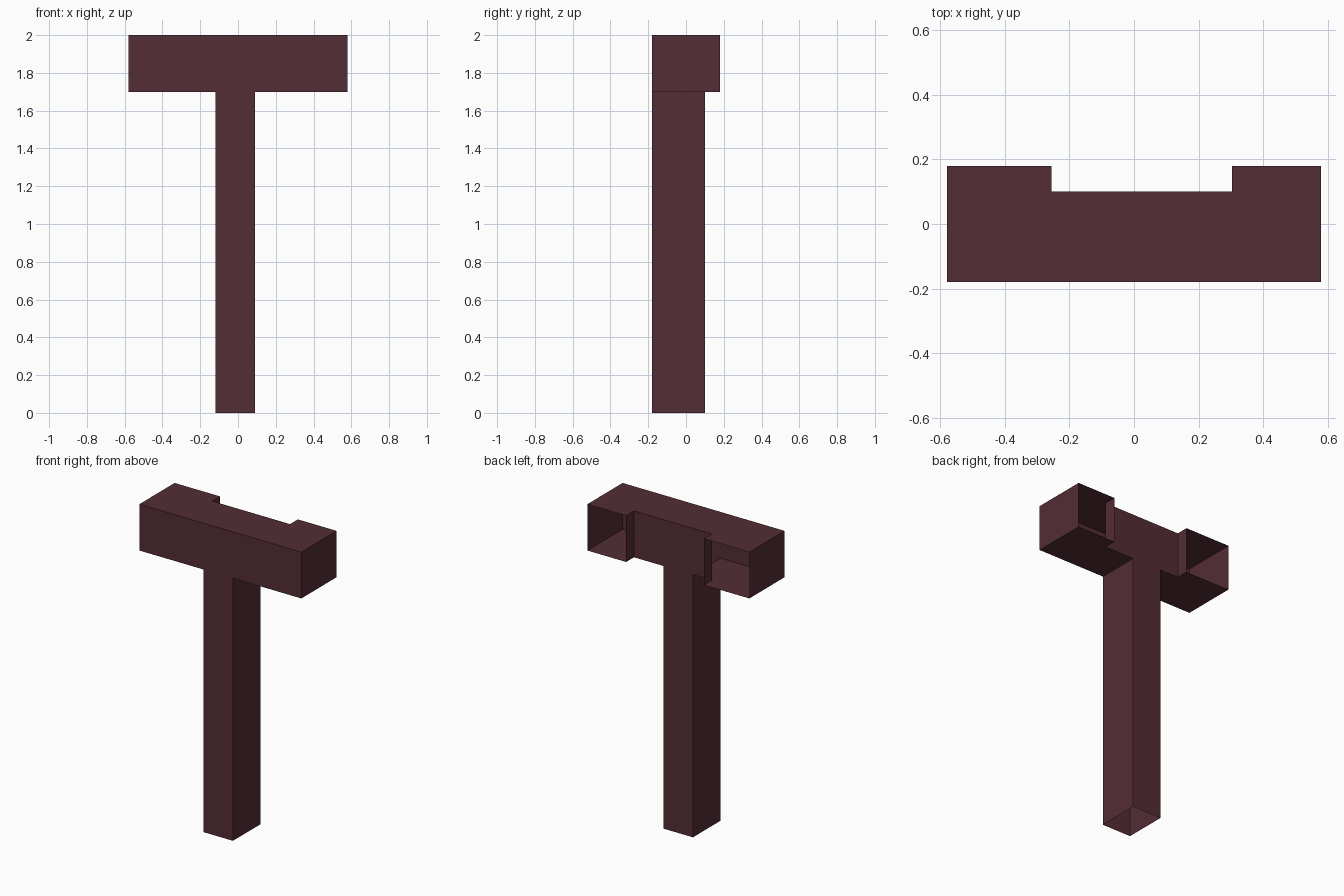
import bpy, bmesh

if "Cube" in bpy.data.objects:
    bpy.data.objects.remove(bpy.data.objects["Cube"])

# Key dimensions
X, Y0, Y1, YB = 0.58, -0.18, 0.18, 0.10   # beam half length, front, wing back, notch back
NL, NR = -0.255, 0.303                    # notch ends
PL, PR = -0.12, 0.09                      # post sides
ZB, ZT = 1.70, 2.00                       # beam underside and top

mat = bpy.data.materials.new("dark_maroon")
mat.diffuse_color = (0.088, 0.026, 0.036, 1)
mat.use_nodes = True
mat.node_tree.nodes["Principled BSDF"].inputs["Base Color"].default_value = mat.diffuse_color


def wall(bm, a, b, z0, z1):
    """Vertical quad over the plan edge a-b (counter-clockwise plans face outward)."""
    return bm.faces.new([bm.verts.new((*a, z0)), bm.verts.new((*b, z0)),
                         bm.verts.new((*b, z1)), bm.verts.new((*a, z1))])


def flat(bm, plan, z, up):
    pts = plan if up else plan[::-1]
    bm.faces.new([bm.verts.new((*p, z)) for p in pts])


def finish(bm, name):
    bmesh.ops.remove_doubles(bm, verts=bm.verts, dist=1e-5)
    me = bpy.data.meshes.new(name)
    bm.to_mesh(me)
    bm.free()
    me.materials.append(mat)
    ob = bpy.data.objects.new(name, me)
    bpy.context.collection.objects.link(ob)


# Crossbeam: hollow notched shell, wing backs left open
bm = bmesh.new()
plan = [(-X, Y0), (X, Y0), (X, Y1), (NR, Y1), (NR, YB), (NL, YB), (NL, Y1), (-X, Y1)]
for i, a in enumerate(plan):
    b = plan[(i + 1) % len(plan)]
    if a[1] == Y1 and b[1] == Y1:
        continue                          # open wing back
    wall(bm, a, b, ZB, ZT)
flat(bm, plan, ZT, True)
# Underside on each side of the hollow post
flat(bm, [(-X, Y0), (PL, Y0), (PL, YB), (NL, YB), (NL, Y1), (-X, Y1)], ZB, False)
flat(bm, [(PR, Y0), (X, Y0), (X, Y1), (NR, Y1), (NR, YB), (PR, YB)], ZB, False)
finish(bm, "crossbeam")

# Post: hollow tube, open at the foot and into the beam
bm = bmesh.new()
tube = [(PL, Y0), (PR, Y0), (PR, YB), (PL, YB)]
for i, a in enumerate(tube):
    wall(bm, a, tube[(i + 1) % 4], 0, ZB)
finish(bm, "post")
